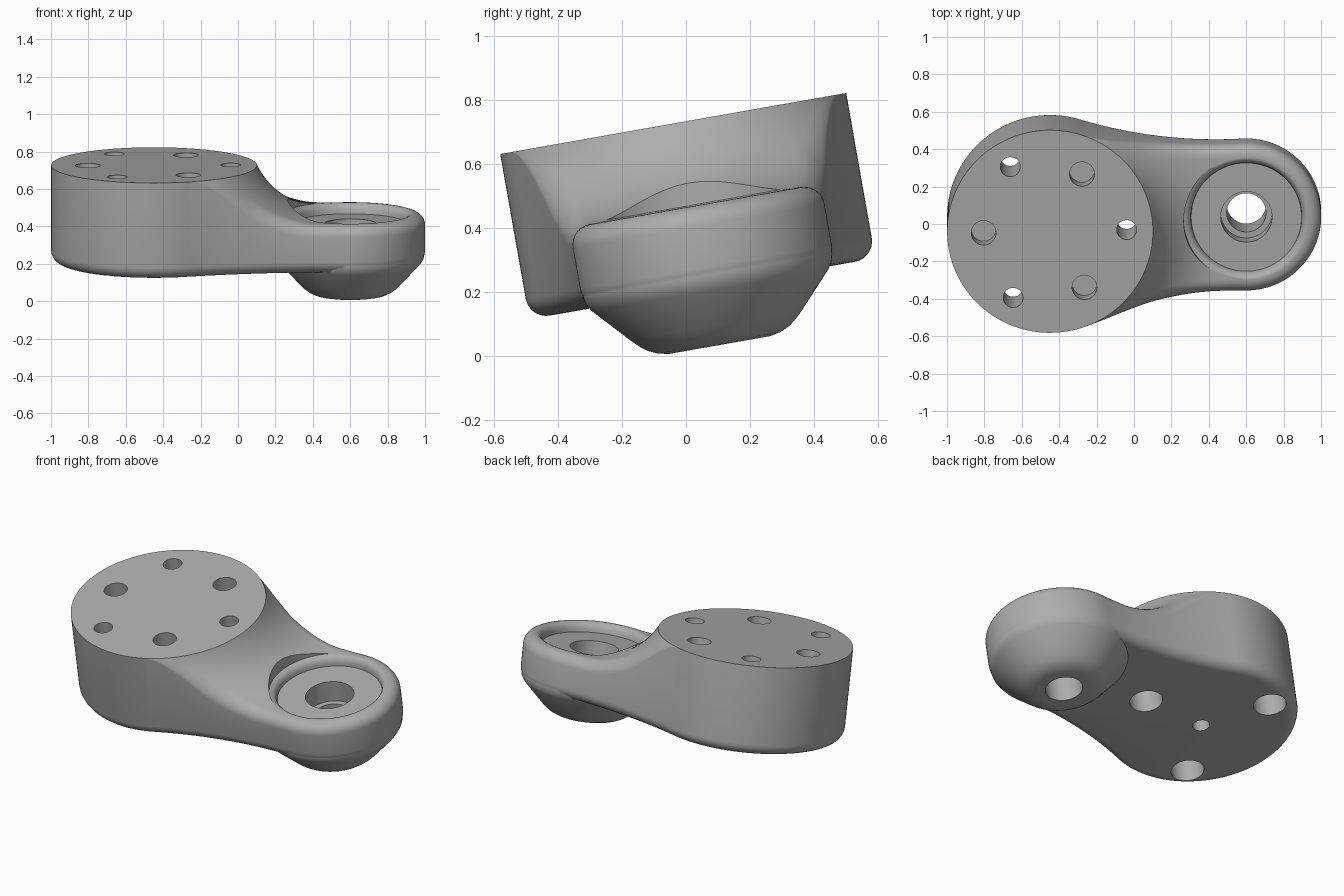
import bpy, bmesh
from math import sin, cos, pi, sqrt, atan2, radians
from mathutils import Matrix, Vector

if "Cube" in bpy.data.objects:
    bpy.data.objects.remove(bpy.data.objects["Cube"])

grey = bpy.data.materials.new("matte_grey")
grey.use_nodes = True
grey.diffuse_color = (0.42, 0.42, 0.42, 1)
grey.node_tree.nodes["Principled BSDF"].inputs["Base Color"].default_value = (0.42, 0.42, 0.42, 1)

BIG, SMALL, SPAN, NECK = 0.55, 0.40, 1.05, 2.5   # end radii, centre distance, neck radius
RIM, BASE, ROUND = -0.265, -0.525, 0.065         # heights below the mounting face
FILLET = 0.45


def finish(bm, name):
    bmesh.ops.recalc_face_normals(bm, faces=bm.faces)
    mesh = bpy.data.meshes.new(name)
    bm.to_mesh(mesh)
    bm.free()
    mesh.materials.append(grey)
    ob = bpy.data.objects.new(name, mesh)
    bpy.context.collection.objects.link(ob)
    return ob


def lathe(name, profile, x=0.0, y=0.0, sides=72):
    """Closed solid turned about a vertical axis from (radius, height) pairs."""
    bm = bmesh.new()
    rings = [[bm.verts.new((x + r * cos(2 * pi * i / sides), y + r * sin(2 * pi * i / sides), h))
              for i in range(sides)] for r, h in profile]
    for a, b in zip(rings, rings[1:]):
        for i in range(sides):
            j = (i + 1) % sides
            bm.faces.new((a[i], a[j], b[j], b[i]))
    bm.faces.new(rings[0])
    bm.faces.new(rings[-1])
    return finish(bm, name)


def combine(target, tool, operation):
    tool.hide_render = True
    mod = target.modifiers.new(tool.name, 'BOOLEAN')
    mod.operation = operation
    mod.solver = 'EXACT'
    mod.object = tool
    bpy.context.view_layer.objects.active = target
    bpy.ops.object.modifier_apply(modifier=mod.name)
    bpy.data.objects.remove(tool)


def arc(cx, cy, r, a0, a1, n, side):
    """Arc points paired with the direction into the body."""
    out = []
    for i in range(n + 1):
        a = a0 + (a1 - a0) * i / n
        d = Vector((cos(a), sin(a)))
        out.append((Vector((cx, cy)) + d * r, d * side))
    return out


def slope(r):
    """Height of the scooped upper surface at a distance from the large axis."""
    k = max(0.0, BIG + sqrt(FILLET ** 2 - (FILLET + RIM) ** 2) - r)
    return RIM + FILLET - sqrt(max(0.0, FILLET ** 2 - k * k))


# Half outline: large arc, concave neck, small arc; then mirrored
a, b = NECK + BIG, NECK + SMALL
nx = (a * a - b * b + SPAN ** 2) / (2 * SPAN)
ny = sqrt(a * a - nx * nx)
t_big = atan2(ny, nx)
t_small = atan2(ny, nx - SPAN)
big_half = arc(0, 0, BIG, pi, t_big, 48, -1)
free_half = (arc(nx, ny, NECK, t_big + pi, t_small + pi, 36, 1)[1:]
             + arc(SPAN, 0, SMALL, t_small, 0, 40, -1)[1:])
half = [(p, n, False) for p, n in big_half] + [(p, n, True) for p, n in free_half]
flip = Vector((1, -1))
outline = half + [(p * flip, n * flip, f) for p, n, f in half[-2:0:-1]]

# Body: flat mounting face, scooped neck with rounded rim, walls, rounded base
bm = bmesh.new()
STEPS, ARC = 22, 7
columns = []
for p, n, free in outline:
    if not free:
        columns.append([bm.verts.new((p.x, p.y, 0))])
        continue
    rho = min(ROUND, 0.5 * (p.length - BIG))
    inner = p + n * rho
    start = inner.normalized() * BIG
    col = []
    for i in range(STEPS):
        q = start.lerp(inner, (i / STEPS) ** 1.3)
        col.append(bm.verts.new((q.x, q.y, slope(q.length))))
    for i in range(ARC + 1):
        t = pi / 2 * i / ARC
        q = p + n * rho * (1 - sin(t))
        col.append(bm.verts.new((q.x, q.y, slope(q.length) - rho * (1 - cos(t)))))
    columns.append(col)
rings = [[c[-1] for c in columns]]
for i in range(ARC + 1):
    t = pi / 2 * i / ARC
    rings.append([])
    for p, n, free in outline:
        q = p + n * ROUND * (1 - cos(t))
        rings[-1].append(bm.verts.new((q.x, q.y, BASE + ROUND * (1 - sin(t)))))
count = len(outline)
for i in range(count):
    j = (i + 1) % count
    c, d = columns[i], columns[j]
    if len(c) > 1 or len(d) > 1:
        for k in range(max(len(c), len(d)) - 1):
            if len(c) == 1:
                bm.faces.new((c[0], d[k], d[k + 1]))
            elif len(d) == 1:
                bm.faces.new((d[0], c[k], c[k + 1]))
            else:
                bm.faces.new((c[k], d[k], d[k + 1], c[k + 1]))
    for u, v in zip(rings, rings[1:]):
        bm.faces.new((u[i], u[j], v[j], v[i]))
bm.faces.new([c[0] for c in columns])
bm.faces.new(rings[-1])
body = finish(bm, "bracket_arm")

# Tapered boss under the small end
boss = lathe("tapered_boss", [(0.396, -0.42), (0.396, -0.485), (0.391, -0.51), (0.375, -0.535),
                              (0.275, -0.643), (0.25, -0.668), (0.225, -0.687), (0.195, -0.701),
                              (0.16, -0.708), (0.15, -0.708)], SPAN, 0, 96)
combine(body, boss, 'UNION')

# Round pocket with stepped bore through the boss
bore = lathe("pocket_bore", [(0.105, -0.8), (0.105, -0.45), (0.137, -0.45), (0.137, -0.32),
                             (0.295, -0.32), (0.297, -0.298), (0.304, -0.282), (0.316, -0.269),
                             (0.335, -0.262), (0.335, 0.1)], SPAN, 0, 96)
combine(body, bore, 'DIFFERENCE')

# Alternating blind holes and counterbored through holes
for i in range(3):
    t = 2 * pi * i / 3
    through = lathe("through_hole", [(0.093, -0.7), (0.093, -0.33), (0.053, -0.33), (0.053, 0.1)],
                    0.41 * cos(t), 0.41 * sin(t), 48)
    combine(body, through, 'DIFFERENCE')
    blind = lathe("blind_hole", [(0.066, -0.12), (0.066, 0.1)],
                  0.355 * cos(t + pi), 0.355 * sin(t + pi), 48)
    combine(body, blind, 'DIFFERENCE')

# Small centre hole in the base
combine(body, lathe("centre_hole", [(0.048, -0.7), (0.048, -0.35)], 0, 0, 40), 'DIFFERENCE')

# Smooth shading and tilted stance
bpy.ops.object.select_all(action='DESELECT')
body.select_set(True)
bpy.context.view_layer.objects.active = body
bpy.ops.object.shade_smooth_by_angle(angle=radians(30))
body.matrix_world = (Matrix.Translation((-0.449, -0.04, 0.727))
                     @ Matrix.Rotation(radians(10), 4, 'X')
                     @ Matrix.Rotation(radians(1.25), 4, 'Z'))
